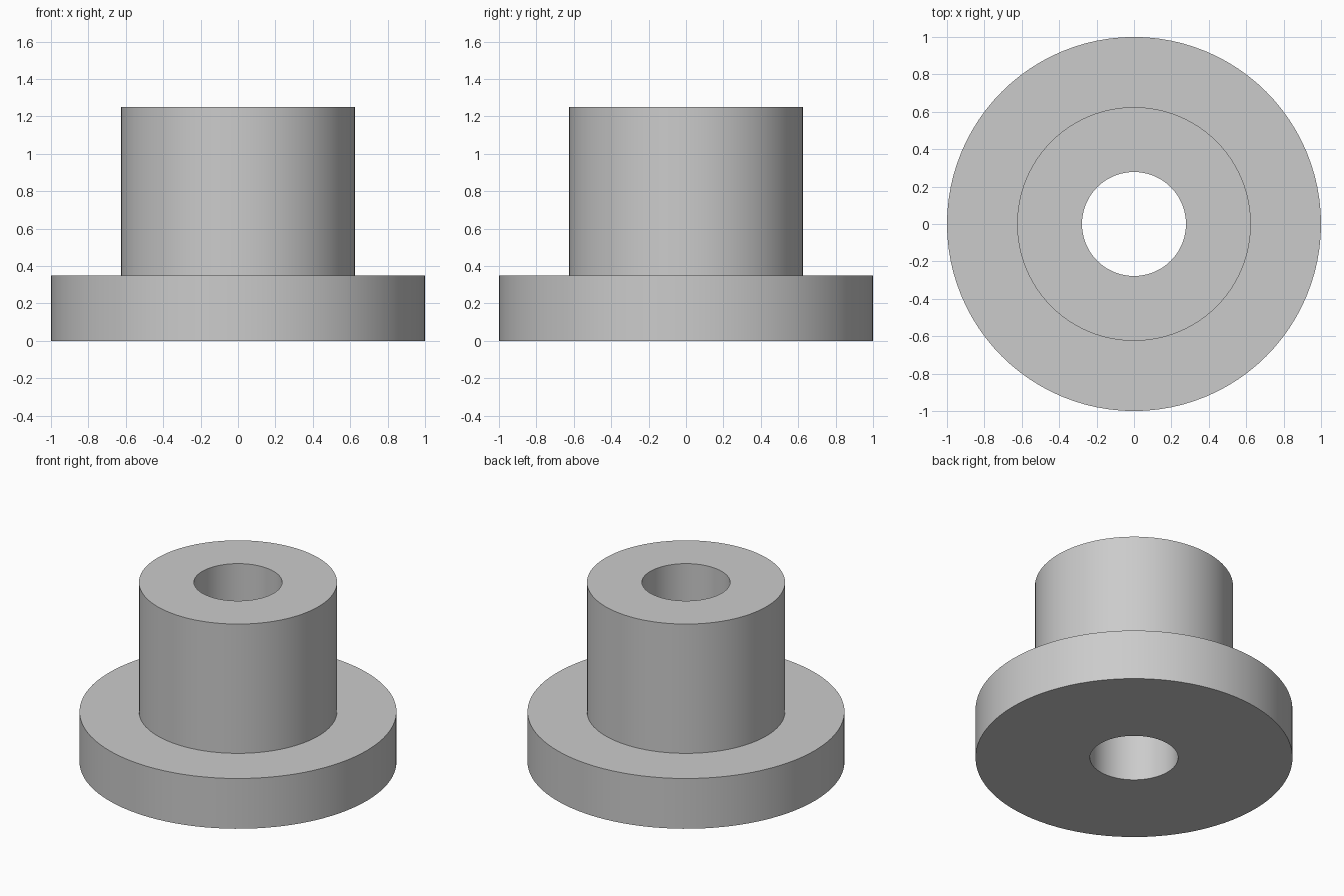
import bpy, bmesh
from math import tau
from mathutils import Matrix

cube = bpy.data.objects.get("Cube")
if cube:
    bpy.data.objects.remove(cube, do_unlink=True)

FLANGE_R, BOSS_R, BORE_R = 1.0, 0.625, 0.278
FLANGE_H, TOTAL_H = 0.35, 1.25
SEGMENTS = 96

# Plain grey metal
grey = bpy.data.materials.new("grey_metal")
grey.use_nodes = True
colour = (0.6, 0.6, 0.6, 1)
grey.diffuse_color = colour
grey.node_tree.nodes["Principled BSDF"].inputs["Base Color"].default_value = colour

# Closed half section of the bushing: bore, flange, shoulder, boss
profile = [(BORE_R, 0), (FLANGE_R, 0), (FLANGE_R, FLANGE_H),
           (BOSS_R, FLANGE_H), (BOSS_R, TOTAL_H), (BORE_R, TOTAL_H)]

# Revolve the section around z
bm = bmesh.new()
rings = []
for i in range(SEGMENTS):
    turn = Matrix.Rotation(tau * i / SEGMENTS, 3, 'Z')
    rings.append([bm.verts.new(turn @ Matrix.Identity(3).col[0] * r) for r, z in profile])
    for vert, (r, z) in zip(rings[-1], profile):
        vert.co.z = z
for i, ring in enumerate(rings):
    following = rings[(i + 1) % SEGMENTS]
    for j in range(len(profile)):
        k = (j + 1) % len(profile)
        bm.faces.new((ring[j], following[j], following[k], ring[k]))
bmesh.ops.recalc_face_normals(bm, faces=bm.faces)

mesh = bpy.data.meshes.new("flanged_bushing")
bm.to_mesh(mesh)
bm.free()
mesh.materials.append(grey)
bushing = bpy.data.objects.new("flanged_bushing", mesh)
bpy.context.collection.objects.link(bushing)

# Smooth round walls, crisp rims
bpy.ops.object.select_all(action='DESELECT')
bushing.select_set(True)
bpy.context.view_layer.objects.active = bushing
bpy.ops.object.shade_smooth_by_angle(angle=0.52)
